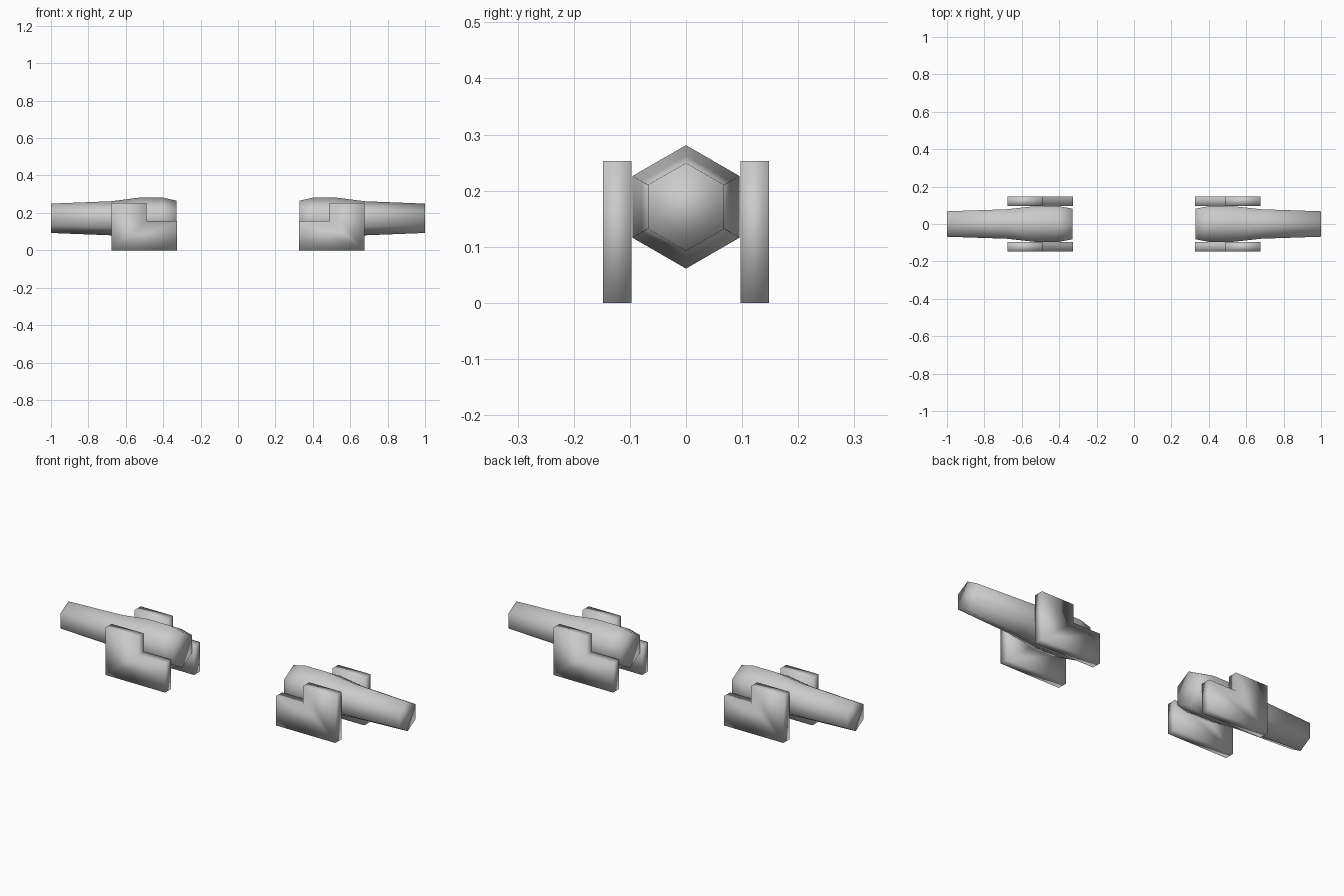
import bpy, bmesh
from math import cos, sin, pi

if "Cube" in bpy.data.objects:
    bpy.data.objects.remove(bpy.data.objects["Cube"])

AXIS_Z = 0.171
# (x, radius) along the barrel, inner end to outer tip
BARREL = [(0.328, 0.094), (0.40, 0.11), (0.53, 0.11), (0.68, 0.091), (1.0, 0.0785)]
# stepped side plate outline (x, z)
PLATE = [(0.327, 0), (0.677, 0), (0.677, 0.253), (0.488, 0.253), (0.488, 0.156), (0.327, 0.156)]


def make_object(name, bm):
    bmesh.ops.recalc_face_normals(bm, faces=bm.faces)
    mesh = bpy.data.meshes.new(name)
    bm.to_mesh(mesh)
    bm.free()
    mesh.shade_smooth()
    obj = bpy.data.objects.new(name, mesh)
    bpy.context.collection.objects.link(obj)
    return obj


def barrel(name, side):
    # six-sided tapered body with a ridge on top, capped at both ends
    bm = bmesh.new()
    rings = [[bm.verts.new((side * x, r * sin(k * pi / 3), AXIS_Z + r * cos(k * pi / 3)))
              for k in range(6)] for x, r in BARREL]
    for a, b in zip(rings, rings[1:]):
        for k in range(6):
            n = (k + 1) % 6
            bm.faces.new((a[k], a[n], b[n], b[k]))
    bm.faces.new(rings[0])
    bm.faces.new(rings[-1])
    return make_object(name, bm)


def plate(name, side, y0, y1):
    # L-shaped outline extruded across y
    bm = bmesh.new()
    face = bm.faces.new([bm.verts.new((side * x, y0, z)) for x, z in PLATE])
    ext = bmesh.ops.extrude_face_region(bm, geom=[face])
    moved = [v for v in ext["geom"] if isinstance(v, bmesh.types.BMVert)]
    bmesh.ops.translate(bm, verts=moved, vec=(0, y1 - y0, 0))
    return make_object(name, bm)


# Two mirrored units, each a barrel between a pair of plates
for side, label in ((-1, "left"), (1, "right")):
    barrel(label + "_barrel", side)
    plate(label + "_front_plate", side, -0.148, -0.097)
    plate(label + "_back_plate", side, 0.097, 0.148)
